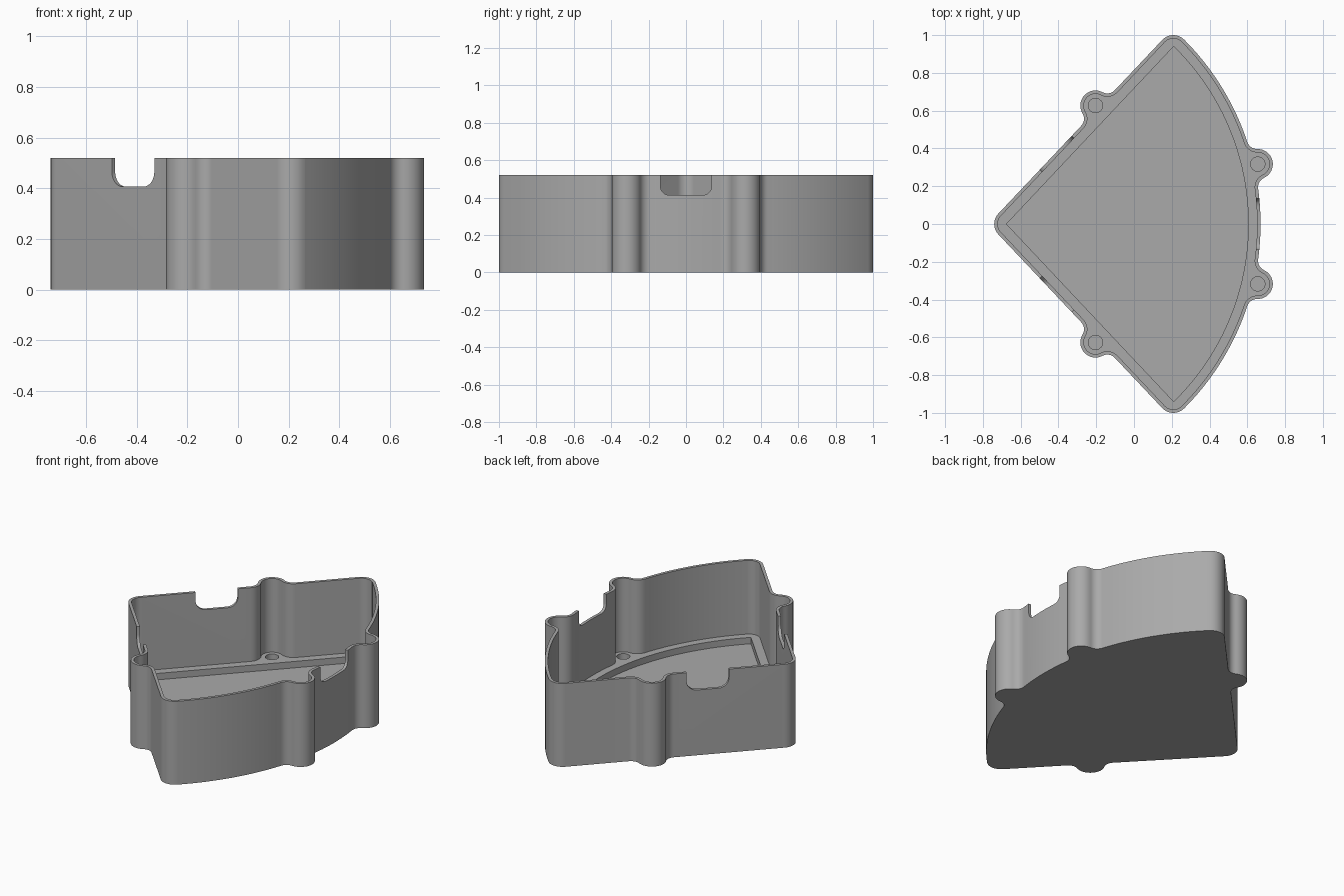
import bpy, bmesh, math
from mathutils import Vector as V

if "Cube" in bpy.data.objects:
    bpy.data.objects.remove(bpy.data.objects["Cube"])

HEIGHT, LEDGE, FLOOR, WALL = 0.52, 0.06, 0.02, 0.018
ARC_C, ARC_R = V((-0.71, 0)), 1.38          # big curved wall
APEX, CORNER, ROUND = V((-0.66, 0)), V((0.208, 0.92)), 0.08
LUG_SIDE, LUG_ARC, LUG_R = V((-0.204, 0.627)), V((0.655, 0.317)), 0.08
FILLET = 0.055
along = (CORNER - APEX).normalized()
normal = V((-along.y, along.x))

grey = bpy.data.materials.new("plain grey")
grey.use_nodes = True
grey.diffuse_color = (0.4, 0.4, 0.4, 1)
grey.node_tree.nodes["Principled BSDF"].inputs["Base Color"].default_value = (0.4, 0.4, 0.4, 1)


def arc(c, r, start, end, turn, steps):
    """Points on an arc running from direction start to direction end."""
    a = math.atan2(start.y, start.x)
    sweep = turn * ((turn * (math.atan2(end.y, end.x) - a)) % math.tau)
    return [c + r * V((math.cos(a + sweep * i / steps), math.sin(a + sweep * i / steps)))
            for i in range(steps + 1)]


def arc_fillet(side):
    """Centre of the fillet between the curved wall and its lug."""
    to_lug = LUG_ARC - ARC_C
    d, r1, r2 = to_lug.length, ARC_R + FILLET, LUG_R + FILLET
    x = (d * d + r1 * r1 - r2 * r2) / (2 * d)
    u = to_lug / d
    return ARC_C + u * x + side * V((-u.y, u.x)) * math.sqrt(r1 * r1 - x * x)


def line_fillet(side):
    """Centre of the fillet between the straight wall and its lug."""
    d = (LUG_SIDE - APEX).dot(normal) - ROUND
    t = math.sqrt((LUG_R + FILLET) ** 2 - (FILLET - d) ** 2)
    return LUG_SIDE + normal * (FILLET - d) + side * along * t


def outline(inset):
    """Closed wall outline, built as one half and mirrored."""
    f1, f2, f3, f4 = arc_fillet(-1), arc_fillet(1), line_fillet(1), line_fillet(-1)
    o, l1, l2 = ARC_C, LUG_SIDE, LUG_ARC
    big, lug, fil, rnd = ARC_R - inset, LUG_R - inset, FILLET + inset, ROUND - inset
    parts = [
        arc(o, big, V((1, 0)), f1 - o, 1, 8),
        arc(f1, fil, o - f1, l2 - f1, -1, 8),
        arc(l2, lug, f1 - l2, f2 - l2, 1, 20),
        arc(f2, fil, l2 - f2, o - f2, -1, 8),
        arc(o, big, f2 - o, CORNER - o, 1, 20),
        arc(CORNER, rnd, CORNER - o, normal, 1, 12),
        arc(f3, fil, -normal, l1 - f3, -1, 8),
        arc(l1, lug, f3 - l1, f4 - l1, 1, 20),
        arc(f4, fil, l1 - f4, -normal, -1, 8),
        arc(APEX, rnd, normal, V((-1, 0)), 1, 8),
    ]
    half = []
    for k, part in enumerate(parts):
        for p in part:
            if not half or (p - half[-1]).length > 1e-4:
                half.append(p)
    return half + [V((p.x, -p.y)) for p in half[-2:0:-1]]


def loft(name, rings):
    """Closed solid through equal rings of 3D points."""
    bm = bmesh.new()
    loops = [[bm.verts.new(p) for p in ring] for ring in rings]
    n = len(loops[0])
    for a, b in zip(loops, loops[1:]):
        for i in range(n):
            bm.faces.new((a[i], a[(i + 1) % n], b[(i + 1) % n], b[i]))
    bm.faces.new(loops[0][::-1])
    bm.faces.new(loops[-1])
    bmesh.ops.recalc_face_normals(bm, faces=bm.faces)
    mesh = bpy.data.meshes.new(name)
    bm.to_mesh(mesh)
    bm.free()
    mesh.materials.append(grey)
    ob = bpy.data.objects.new(name, mesh)
    bpy.context.collection.objects.link(ob)
    return ob


def lift(points, z):
    return [V((p.x, p.y, z)) for p in points]


def prism(name, points, z0, z1):
    return loft(name, [lift(points, z0), lift(points, z1)])


def notch(name, centre, out, width, bottom, r):
    """U-shaped cutter that passes through a wall along direction out."""
    side = V((-out.y, out.x))
    h, top = width / 2, HEIGHT + 0.1
    prof = [V((h, top)), V((-h, top))]
    prof += arc(V((-h + r, bottom + r)), r, V((-1, 0)), V((0, -1)), 1, 8)
    prof += arc(V((h - r, bottom + r)), r, V((0, -1)), V((1, 0)), 1, 8)
    rings = []
    for depth in (-0.07, 0.07):
        flat = [centre + side * p.x + out * depth for p in prof]
        rings.append([V((q.x, q.y, p.y)) for q, p in zip(flat, prof)])
    return loft(name, rings)


# Tray shell with ledge floor
outer, inner = outline(0), outline(WALL)
tray = loft("tray", [lift(outer, 0), lift(outer, HEIGHT), lift(inner, HEIGHT), lift(inner, LEDGE)])

# Recessed floor pocket
tip, end = V((-0.675, 0)), V((0.21, 0.94))
end_low = V((end.x, -end.y))
curve = arc(ARC_C, (end - ARC_C).length, end_low - ARC_C, end - ARC_C, 1, 48)
cutters = [prism("pocket_cutter", [tip] + curve, FLOOR, HEIGHT - 0.2)]

# Blind screw holes in the lugs, and cable notches in the three walls
for s in (1, -1):
    for lug in (LUG_SIDE, LUG_ARC):
        c = V((lug.x, s * lug.y))
        ring = arc(c, 0.038, V((1, 0)), V((1, -1e-6)), 1, 32)[:-1]
        cutters.append(prism("hole_cutter", ring, FLOOR, HEIGHT - 0.2))
    mid = APEX + normal * (ROUND - WALL / 2)
    mid += along * ((-0.408 - mid.x) / along.x)
    cutters.append(notch("side_notch_cutter", V((mid.x, s * mid.y)),
                         V((normal.x, s * normal.y)), 0.245, 0.407, 0.06))
cutters.append(notch("arc_notch_cutter", V((ARC_C.x + ARC_R, 0)), V((1, 0)), 0.272, 0.414, 0.045))

bpy.context.view_layer.objects.active = tray
tray.select_set(True)
for cutter in cutters:
    cutter.hide_render = True
    mod = tray.modifiers.new("cut", "BOOLEAN")
    mod.operation, mod.solver, mod.object = "DIFFERENCE", "EXACT", cutter
    bpy.ops.object.modifier_apply(modifier=mod.name)
    bpy.data.objects.remove(cutter)

bpy.ops.object.shade_smooth_by_angle(angle=math.radians(30))
